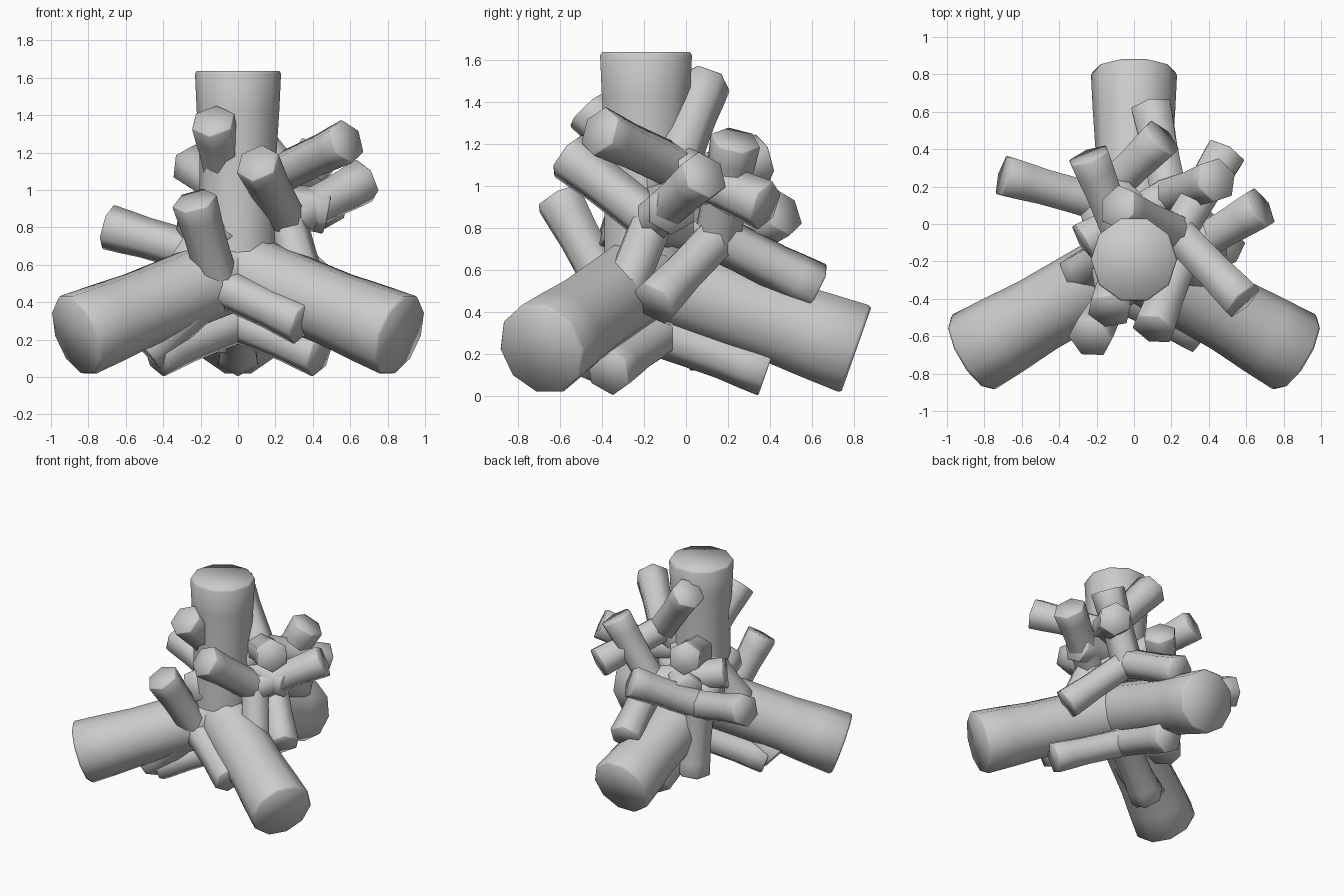
import bpy, bmesh
from math import cos, sin, pi, radians, sqrt
from mathutils import Vector

if "Cube" in bpy.data.objects:
    bpy.data.objects.remove(bpy.data.objects["Cube"])

# limb profile: (fraction of length, fraction of end radius)
PROFILE = [(0.0, 0.92), (0.25, 0.90), (0.6, 0.90), (0.8, 0.96), (0.985, 1.0), (1.0, 0.96)]


def add_limb(bm, centre, direction, length, radius, sides, roll):
    """Slightly flared prism from the centre outwards."""
    quat = direction.to_track_quat('Z', 'Y')
    rings = []
    for t, r in PROFILE:
        ring = []
        for i in range(sides):
            a = 2 * pi * (i + roll) / sides
            p = Vector((radius * r * cos(a), radius * r * sin(a), t * length))
            ring.append(bm.verts.new(centre + quat @ p))
        rings.append(ring)
    for lo, hi in zip(rings, rings[1:]):
        for i in range(sides):
            j = (i + 1) % sides
            bm.faces.new((lo[i], lo[j], hi[j], hi[i]))
    bm.faces.new(rings[-1])
    bm.faces.new(rings[0][::-1])


def four_directions(d1, d2):
    """Four evenly spread directions, the first two near d1 and d2."""
    d1, d2 = d1.normalized(), d2.normalized()
    u, v = (d1 + d2).normalized(), (d1 - d2).normalized()
    w = u.cross(v)
    a, b = sqrt(1 / 3), sqrt(2 / 3)
    return [u * a + v * b, u * a - v * b, -u * a + w * b, -u * a - w * b]


def tetrapod(name, centre, end1, end2, length, radius, sides, roll):
    c = Vector(centre)
    bm = bmesh.new()
    for d in four_directions(Vector(end1) - c, Vector(end2) - c):
        add_limb(bm, c, d, length, radius, sides, roll)
    mesh = bpy.data.meshes.new(name)
    bm.to_mesh(mesh)
    bm.free()
    ob = bpy.data.objects.new(name, mesh)
    bpy.context.collection.objects.link(ob)
    bpy.ops.object.select_all(action='DESELECT')
    ob.select_set(True)
    bpy.context.view_layer.objects.active = ob
    bpy.ops.object.shade_smooth_by_angle(angle=radians(80))


# large upright block: one limb up, one to the back, two to the front
tetrapod("large_block", (0, -0.19, 0.575), (0, -0.19, 1.575), (0, 0.753, 0.242), 1.062, 0.23, 10, 0)

# small blocks: centre and two visible limb ends
SMALL = [
    ((0, -0.12, 0.295), (0, -0.12, 1.295), (0, 0.823, -0.038)),
    ((0.23, -0.05, 1.09), (0.60, -0.42, 1.24), (-0.10, 0.11, 1.48)),
    ((0.26, -0.16, 0.83), (0.09, -0.58, 1.15), (0.67, 0.09, 1.04)),
    ((0.19, 0.15, 0.755), (0.51, -0.17, 0.43), (0.09, 0.62, 0.52)),
    ((-0.20, 0.12, 0.66), (-0.70, 0.24, 0.79), (0.19, 0.47, 0.88)),
    ((-0.05, -0.11, 0.98), (-0.13, -0.48, 1.37), (-0.24, 0.37, 1.12)),
    ((-0.10, -0.36, 0.49), (-0.23, -0.60, 0.93), (0.34, -0.58, 0.29)),
]
for n, (c, e1, e2) in enumerate(SMALL, 1):
    tetrapod(f"small_block_{n}", c, e1, e2, 0.535, 0.122, 6, 0.5)
